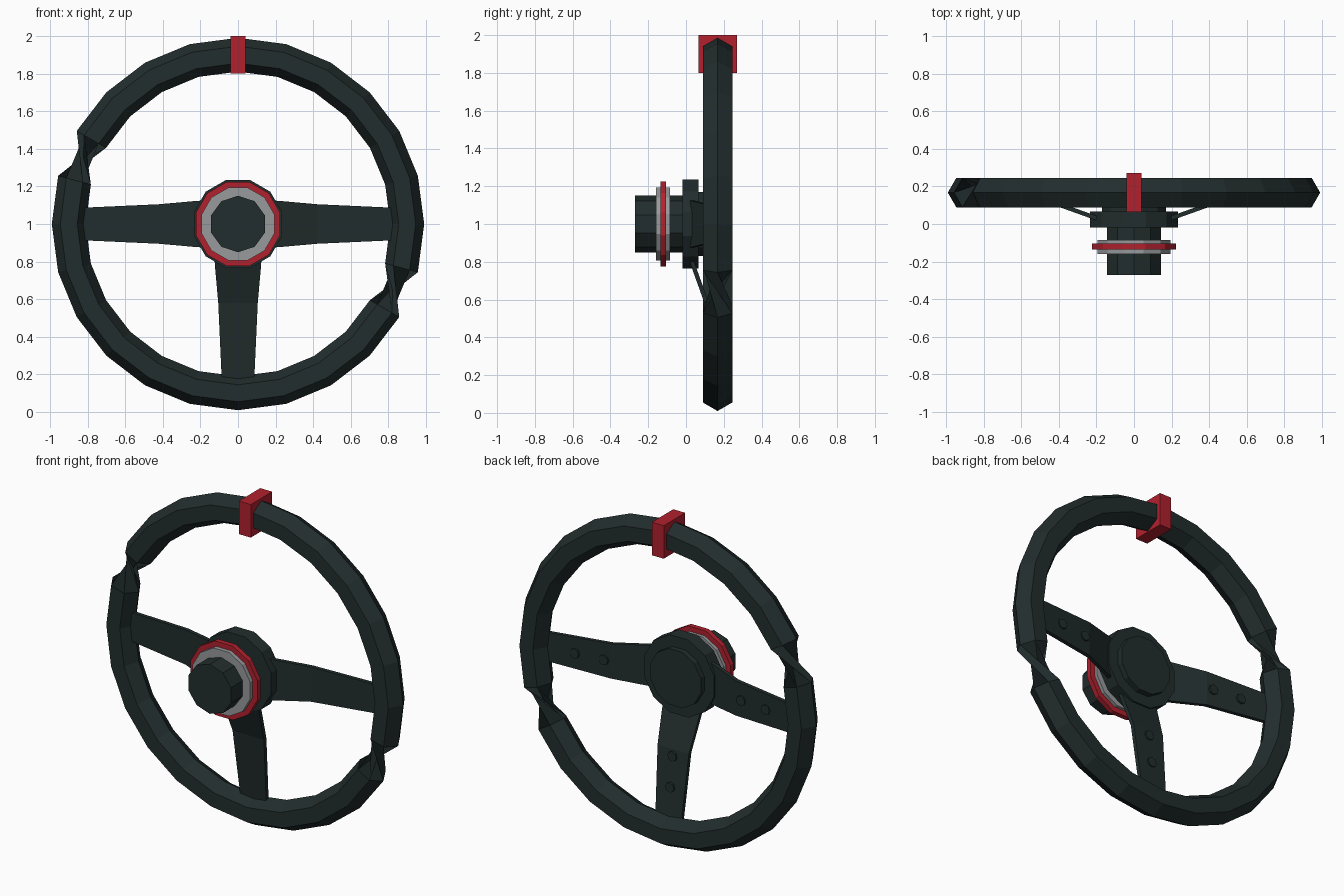
import bpy, bmesh, math
from mathutils import Matrix, Vector

if "Cube" in bpy.data.objects:
    bpy.data.objects.remove(bpy.data.objects["Cube"])


def material(name, rgb):
    m = bpy.data.materials.new(name)
    m.diffuse_color = (*rgb, 1)
    m.use_nodes = True
    m.node_tree.nodes["Principled BSDF"].inputs["Base Color"].default_value = m.diffuse_color
    return m


DARK = material("dark_leather", (0.016, 0.026, 0.026))
RED = material("red", (0.44, 0.015, 0.027))
GREY = material("grey_metal", (0.31, 0.32, 0.33))


def make(name, verts, faces, mat, rot=0.0):
    """Mesh object; rot turns it about the steering axis (y through z=1)."""
    bm = bmesh.new()
    vs = [bm.verts.new(v) for v in verts]
    for f in faces:
        bm.faces.new([vs[i] for i in f])
    bmesh.ops.recalc_face_normals(bm, faces=bm.faces)
    bm.transform(Matrix.Translation((0, 0, 1)) @ Matrix.Rotation(rot, 4, 'Y'))
    me = bpy.data.meshes.new(name)
    bm.to_mesh(me)
    bm.free()
    me.materials.append(mat)
    ob = bpy.data.objects.new(name, me)
    bpy.context.collection.objects.link(ob)
    return ob


def disc(name, r, y0, y1, n, mat, start, cx=0.0, rot=0.0):
    """Prism along y with n sides, first corner at angle start."""
    verts = []
    for y in (y0, y1):
        for i in range(n):
            a = start + 2 * math.pi * i / n
            verts.append((cx + r * math.cos(a), y, r * math.sin(a)))
    faces = [tuple(range(n)), tuple(range(n, 2 * n))]
    faces += [(i, (i + 1) % n, n + (i + 1) % n, n + i) for i in range(n)]
    return make(name, verts, faces, mat, rot)


# Rim: hexagonal tube with two twisted segments
N, S = 24, 6
verts, faces = [], []
for i in range(N):
    t = 2 * math.pi * i / N
    for j in range(S):
        p = 2 * math.pi * j / S
        r = 0.90 + 0.09 * math.cos(p)
        verts.append((r * math.cos(t), 0.167 + 0.09 * math.sin(p), r * math.sin(t)))
for i in range(N):
    k = -2 if i in (10, 22) else 0
    n = (i + 1) % N
    for j in range(S):
        faces.append((i * S + j, i * S + (j + 1) % S,
                      n * S + (j + 1 + k) % S, n * S + (j + k) % S))
make("rim", verts, faces, DARK)

# Red marker block at the top of the rim
box = [(x, y, z) for x in (-0.04, 0.04) for y in (0.065, 0.27) for z in (0.80, 1.0)]
make("top_marker", box, [(0, 1, 3, 2), (4, 5, 7, 6), (0, 1, 5, 4),
                         (2, 3, 7, 6), (0, 2, 6, 4), (1, 3, 7, 5)], RED)

# Hub stack, front to back
q = math.pi / 12
disc("hub_boss", 0.15, -0.27, -0.01, 10, DARK, math.pi / 2)
disc("hub_grey_ring", 0.2, -0.16, -0.085, 12, GREY, q)
disc("hub_red_ring", 0.232, -0.135, -0.105, 12, RED, q)
disc("hub_plate", 0.243, -0.018, 0.066, 12, DARK, q)
disc("hub_back_cap", 0.175, 0.06, 0.10, 12, DARK, q)

# Three bent, tapering spokes with studs on the back
path = [(0.20, 0.020, 0.124), (0.23, 0.030, 0.122), (0.42, 0.098, 0.105), (0.86, 0.150, 0.085)]
T = 0.024
for label, rot in (("right", 0), ("lower", math.pi / 2), ("left", math.pi)):
    verts, faces = [], []
    for r, y, w in path:
        verts += [(r, y, -w), (r, y, w), (r, y + T, w), (r, y + T, -w)]
    for s in range(len(path) - 1):
        a = 4 * s
        faces += [(a + j, a + (j + 1) % 4, a + 4 + (j + 1) % 4, a + 4 + j) for j in range(4)]
    faces += [(0, 1, 2, 3), tuple(range(len(verts) - 4, len(verts)))]
    make(label + "_spoke", verts, faces, DARK, rot)
    for k, cx in enumerate((0.46, 0.64)):
        y = 0.098 + (cx - 0.42) * 0.118 + T
        disc(f"{label}_stud_{k}", 0.03, y - 0.015, y + 0.01, 8, DARK, 0, cx, rot)
